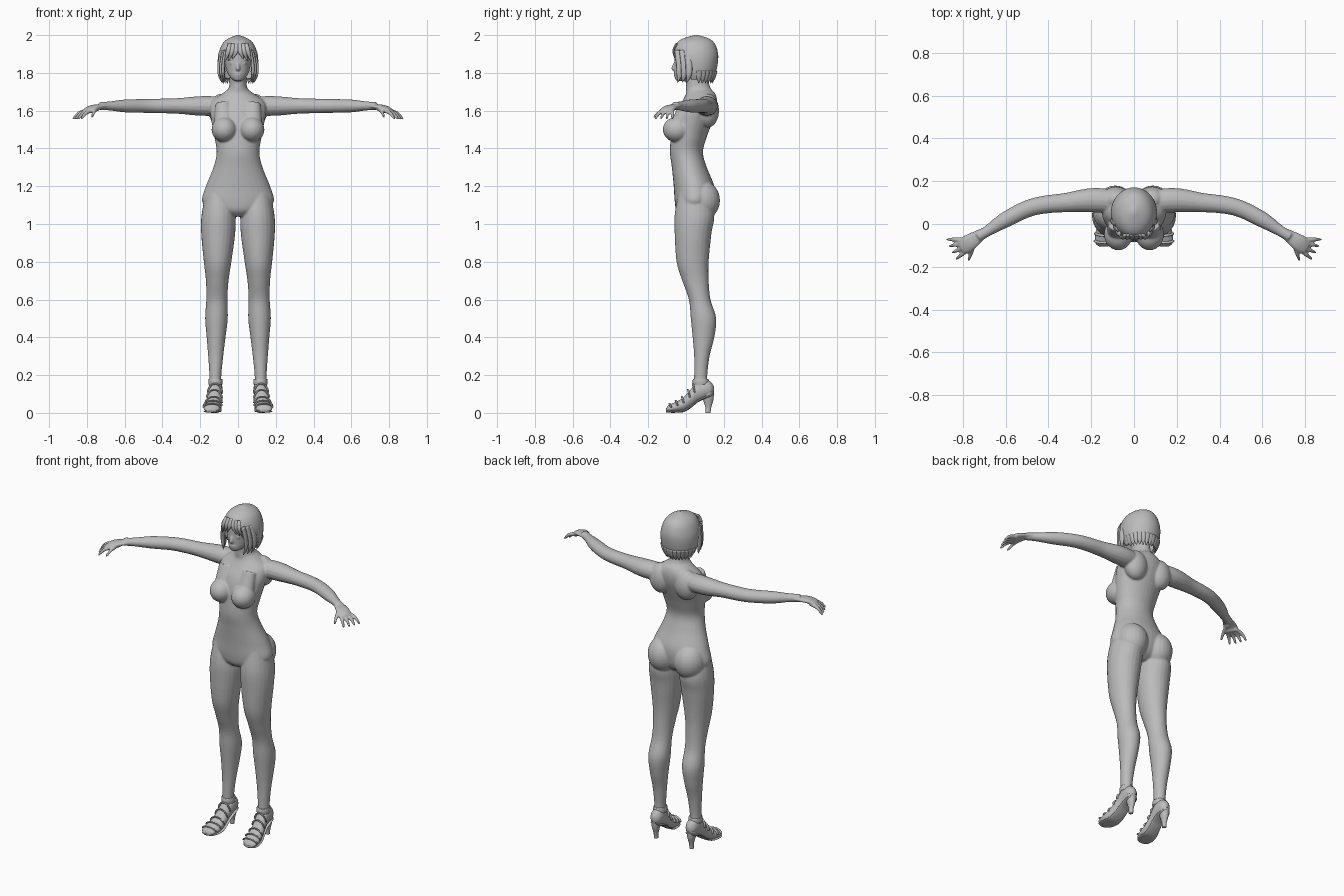
import bpy, bmesh, math
from mathutils import Vector, Matrix

cube = bpy.data.objects.get("Cube")
if cube:
    bpy.data.objects.remove(cube)

grey = bpy.data.materials.new("plain grey")
grey.use_nodes = True
grey.diffuse_color = (0.5, 0.5, 0.5, 1)
grey.node_tree.nodes["Principled BSDF"].inputs["Base Color"].default_value = grey.diffuse_color
SIDES = {"right": -1, "left": 1}
FORWARD = Vector((0, 1, 0))


def spline(rows, steps=5):
    """Smoothly fill in between the given rows of numbers."""
    filled = []
    last = len(rows) - 1
    for i in range(last):
        before, start, end, after = (rows[min(max(i + k, 0), last)] for k in range(-1, 3))
        for j in range(steps):
            t = j / steps
            filled.append([q + t / 2 * (r - p + t * (2 * p - 5 * q + 4 * r - s
                           + t * (3 * (q - r) + s - p)))
                           for p, q, r, s in zip(before, start, end, after)])
    filled.append(list(rows[last]))
    return filled


def loft(bm, frames, sides=24, caps=True):
    """Skin elliptical rings, each given as centre and two half axes."""
    rings = []
    angles = [math.tau * k / sides for k in range(sides)]
    for centre, u, v in frames:
        rings.append([bm.verts.new(centre + u * math.cos(a) + v * math.sin(a)) for a in angles])
    for low, high in zip(rings, rings[1:]):
        for k in range(sides):
            bm.faces.new((low[k - 1], low[k], high[k], high[k - 1]))
    if caps:
        bm.faces.new(rings[0])
        bm.faces.new(rings[-1])


def stack(bm, rows, centre_x=lambda z: 0, **options):
    """Upright form; rows hold height, half width, front y and back y."""
    frames = []
    for z, width, front, back in spline(rows):
        centre = Vector((centre_x(z), (front + back) / 2, z))
        frames.append((centre, Vector((width, 0, 0)), Vector((0, (back - front) / 2, 0))))
    loft(bm, frames, **options)


def tube(bm, rows, side=1, flat=1, up=Vector((0, 0, 1)), sides=16, steps=5):
    """Form along a path; rows hold a point and the half width there."""
    rows = spline(rows, steps)
    points = [Vector((side * x, y, z)) for x, y, z, width in rows]
    frames = []
    for i, point in enumerate(points):
        along = (points[min(i + 1, len(points) - 1)] - points[max(i - 1, 0)]).normalized()
        across = along.cross(up).normalized()
        width = rows[i][-1]
        frames.append((point, across * width, across.cross(along) * width * flat))
    loft(bm, frames, sides)


def ball(bm, centre, size):
    place = Matrix.Translation(centre) @ Matrix.Diagonal((*size, 1))
    bmesh.ops.create_uvsphere(bm, u_segments=24, v_segments=16, radius=1, matrix=place)


def finger(bm, knuckle, degrees, length, side):
    """Curled finger pointing outward at an angle in plan."""
    reach = Vector((math.cos(math.radians(degrees)), math.sin(math.radians(degrees)), 0)) * length
    rows = []
    for t, drop, width in [(-.4, 0, .011), (0, .003, .011), (.5, .015, .01), (1, .045, .006)]:
        rows.append((*(knuckle + reach * t - Vector((0, 0, drop))), width))
    tube(bm, rows, side)


def finish(bm, name):
    bmesh.ops.recalc_face_normals(bm, faces=bm.faces)
    mesh = bpy.data.meshes.new(name)
    bm.to_mesh(mesh)
    bm.free()
    part = bpy.data.objects.new(name, mesh)
    bpy.context.collection.objects.link(part)
    mesh.materials.append(grey)
    mesh.polygons.foreach_set("use_smooth", [True] * len(mesh.polygons))
    return part


# Torso and neck
bm = bmesh.new()
stack(bm, [(1.04, .05, -.02, .09), (1.07, .14, -.05, .13), (1.12, .19, -.06, .15),
           (1.2, .17, -.065, .15), (1.3, .13, -.075, .11), (1.38, .113, -.085, .09),
           (1.46, .125, -.08, .11), (1.54, .14, -.07, .14), (1.6, .15, -.05, .16),
           (1.65, .14, -.02, .165), (1.69, .085, 0, .155), (1.72, .05, 0, .13),
           (1.78, .044, 0, .115), (1.84, .04, .01, .11)], sides=32)

# Head, nose and lips
stack(bm, [(1.757, .02, -.05, 0), (1.775, .04, -.06, .04), (1.81, .06, -.06, .09),
           (1.9, .076, -.06, .15), (1.95, .065, -.04, .14), (1.98, .03, 0, .1)], sides=32)
tube(bm, [(0, -.055, 1.86, .006), (0, -.067, 1.825, .011), (0, -.058, 1.815, .008)], up=FORWARD)
for z in (1.787, 1.796):
    ball(bm, (0, -.057, z), (.018, .008, .005))

for side in SIDES.values():
    # Eye and brow
    ball(bm, (side * .03, -.044, 1.852), (.015, .01, .008))
    ball(bm, (side * .03, -.047, 1.872), (.02, .008, .004))
    # Chest, shoulder blade and hip
    ball(bm, (side * .073, -.048, 1.5), (.067, .075, .067))
    tube(bm, [(.08, 0, 1.64, .04), (.073, -.04, 1.52, .055)], side, flat=.8, up=FORWARD)
    ball(bm, (side * .085, .115, 1.6), (.07, .06, .09))
    ball(bm, (side * .088, .085, 1.125), (.09, .095, .105))
    # Leg, leaning slightly inward as it rises
    stack(bm, [(1.16, .07, -.04, .12), (1.05, .09, -.06, .15), (.95, .09, -.06, .135),
               (.8, .073, -.05, .12), (.7, .06, -.02, .12), (.6, .056, .015, .13),
               (.5, .06, .025, .16), (.4, .05, .035, .15), (.3, .04, .043, .125),
               (.2, .032, .043, .113), (.12, .033, .04, .115)],
          centre_x=lambda z: side * (.124 - .02 * z))
    # Arm, level and bending forward past the elbow
    arm = [(.06, .1, .05), (.15, .11, .057), (.22, .11, .055), (.32, .1, .045),
           (.42, .09, .042), (.5, .07, .04), (.6, .02, .037), (.68, -.03, .026), (.73, -.06, .024)]
    tube(bm, [(x, y, 1.625, width) for x, y, width in arm], side, flat=.92)
    # Palm, four fanned fingers and thumb
    tube(bm, [(.7, -.04, 1.625, .025), (.76, -.08, 1.617, .038), (.79, -.1, 1.605, .04),
              (.81, -.11, 1.597, .03)], side, flat=.4)
    for k in range(4):
        finger(bm, Vector((.814 - .01 * k, -.072 - .018 * k, 1.6)), -13 * k, .06, side)
    finger(bm, Vector((.75, -.1, 1.61)), -72, .075, side)

body = finish(bm, "body")
fuse = body.modifiers.new("fuse", 'REMESH')
fuse.mode, fuse.voxel_size, fuse.use_smooth_shade = 'VOXEL', .005, True
soften = body.modifiers.new("soften", 'SMOOTH')
soften.factor, soften.iterations = .5, 6

# Hair cap, open around the face with a parted fringe
bm = bmesh.new()
stack(bm, [(1.765, .086, -.02, .135), (1.8, .1, -.04, .157), (1.85, .107, -.055, .168),
           (1.9, .104, -.068, .17), (1.95, .085, -.055, .155), (1.98, .055, -.02, .125),
           (2, .008, .045, .065)], sides=64, caps=False)
window = []
for face in bm.faces:
    x, y, z = face.calc_center_median()
    if y < .04 and abs(x) < .08 and z < 1.925 - abs(x) * .6:
        window.append(face)
bmesh.ops.delete(bm, geom=window, context='FACES')
crown = [e for e in bm.edges if e.is_boundary and min(v.co.z for v in e.verts) > 1.99]
bmesh.ops.holes_fill(bm, edges=crown)
hair = finish(bm, "hair_cap")
shell = hair.modifiers.new("shell", 'SOLIDIFY')
shell.thickness, shell.offset = .014, -1

# Hair locks: fringe, face framing and ragged hem
bm = bmesh.new()
for side in SIDES.values():
    for k in range(3):
        x = .012 + .02 * k
        end = x + .018
        tube(bm, [(x * .8, -.05, 1.955, .012), (x, -.066, 1.915, .013),
                  (end, end / 4 - .066, 1.873 - .008 * k, .002)],
             side, flat=.45, up=FORWARD, sides=10)
        x, y = .078 + .011 * k, -.035 + .025 * k
        tube(bm, [(x * .85, y - .01, 1.92, .016), (x, y, 1.85, .018), (x, y, 1.79, .015),
                  (x * .86, y - .01, 1.75, .002)],
             side, flat=.45, up=Vector((1, 0, 0)), sides=10)
    for k in range(7):
        out = Vector((math.cos(k * .23 + .1), math.sin(k * .23 + .1), 0))
        rows = []
        for radius, z, width in [(.1, 1.81, .016), (.09, 1.775, .014), (.079, 1.745, .002)]:
            rows.append((radius * out.x, .06 + radius * out.y, z, width))
        tube(bm, rows, side, flat=.45, up=Vector((out.x * side, out.y, 0)), sides=10)
finish(bm, "hair_locks")

# Heeled ankle shoes; outline rows hold y, half width, underside and top
outline = spline([(-.105, .02, .004, .024), (-.09, .04, .002, .042), (-.05, .047, .002, .06),
                  (-.01, .043, .006, .085), (.03, .038, .03, .13), (.06, .037, .055, .165),
                  (.1, .037, .075, .178), (.13, .03, .085, .165), (.148, .012, .1, .14)])
for label, side in SIDES.items():

    def shoe_centre(y):
        return side * (.128 - .13 * min(y, .07))

    upper, sole = [], []
    for y, width, low, high in outline:
        x, across = shoe_centre(y), Vector((width, 0, 0))
        upper.append((Vector((x, y, (low + high) / 2)), across, Vector((0, 0, (high - low) / 2))))
        sole.append((Vector((x, y, low + .006)), across, Vector((0, 0, .007))))
    bm = bmesh.new()
    loft(bm, upper)
    finish(bm, label + "_shoe")
    # Sole and tapered heel
    bm = bmesh.new()
    loft(bm, sole)
    stack(bm, [(0, .012, .104, .13), (.03, .013, .102, .134), (.07, .022, .09, .145),
               (.11, .03, .08, .148)], centre_x=lambda z: side * .12)
    finish(bm, label + "_sole_and_heel")
    # Straps over the instep and a cuff at the ankle
    bm = bmesh.new()
    for centre, across, rise in upper[7:27:4]:
        arc = []
        for k in range(9):
            a = math.radians(10 + 20 * k)
            edge = centre + across * 1.05 * math.cos(a) + rise * 1.03 * math.sin(a)
            arc.append((edge.x, edge.y - .012 * math.sin(a), edge.z, .006))
        tube(bm, arc, flat=.7, up=Vector((0, .3, 1)), sides=8, steps=2)
    stack(bm, [(.15, .037, .036, .121), (.165, .038, .034, .122), (.18, .036, .037, .119)],
          centre_x=lambda z: side * .119)
    finish(bm, label + "_straps")
